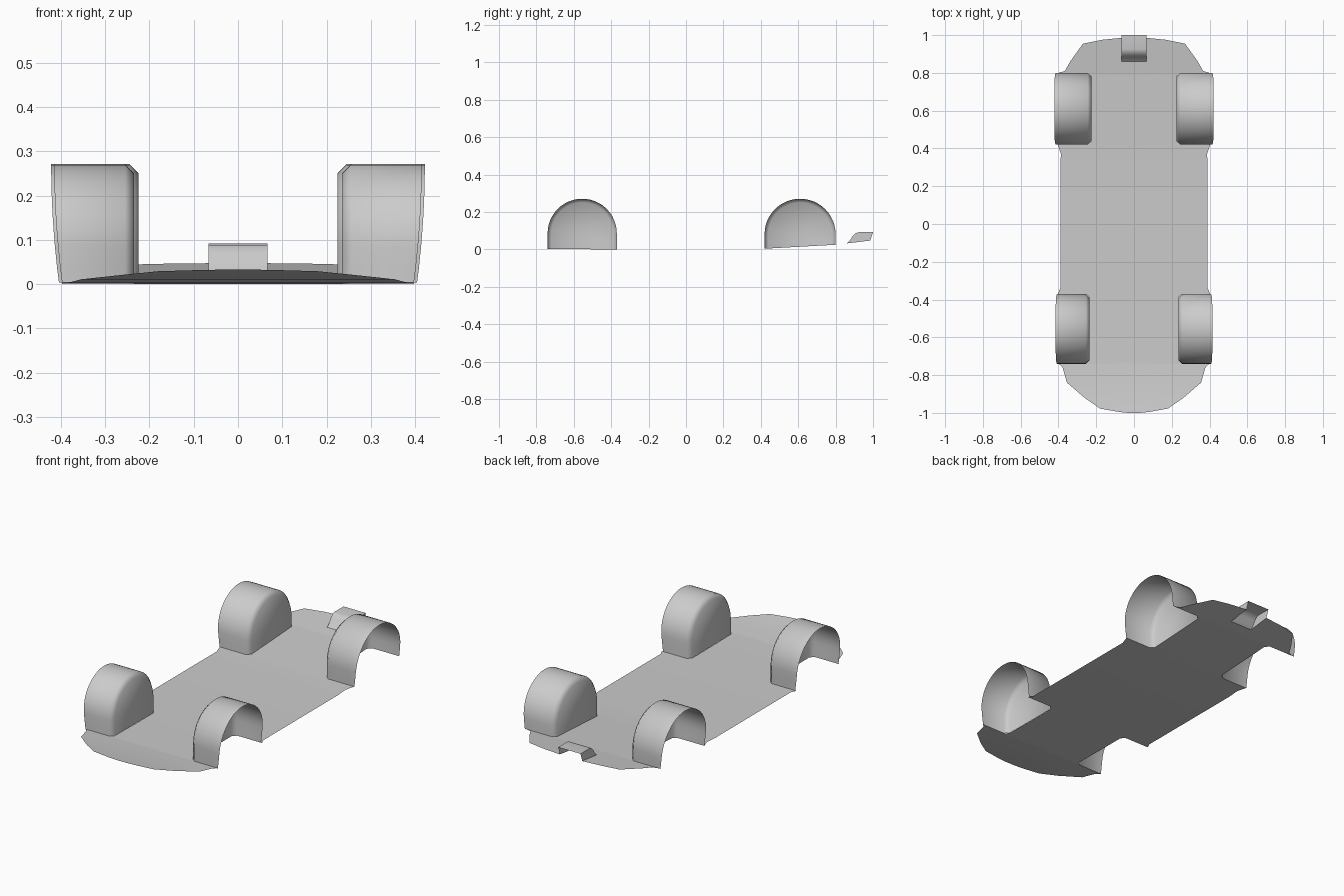
import bpy, bmesh, math

if "Cube" in bpy.data.objects:
    bpy.data.objects.remove(bpy.data.objects["Cube"])

# Height of the sheet floor along its length (flat, swept up at both ends)
SLOPE = [(-1.0, .033), (-.975, .029), (-.92, .021), (-.84, .011), (-.74, .003), (-.5, 0),
         (.3, 0), (.42, .004), (.8, .025), (.99, .048)]


def floor_z(y):
    for (y0, z0), (y1, z1) in zip(SLOPE, SLOPE[1:]):
        if y <= y1:
            return z0 + (z1 - z0) * (y - y0) / (y1 - y0)
    return SLOPE[-1][1]


def finish(bm, name, angle=50):
    """Turn a half-model bmesh into a mirrored, smooth-shaded object."""
    bmesh.ops.remove_doubles(bm, verts=bm.verts, dist=1e-5)
    me = bpy.data.meshes.new(name)
    bm.to_mesh(me)
    bm.free()
    ob = bpy.data.objects.new(name, me)
    bpy.context.collection.objects.link(ob)
    bpy.ops.object.select_all(action='DESELECT')
    ob.select_set(True)
    bpy.context.view_layer.objects.active = ob
    bpy.ops.object.shade_smooth_by_angle(angle=math.radians(angle))
    mod = ob.modifiers.new("mirror", 'MIRROR')
    mod.use_clip = True
    return ob


def bridge(bm, a, b):
    for i in range(len(a) - 1):
        bm.faces.new((a[i], a[i + 1], b[i + 1], b[i]))


# Floor pan: strips of (y, inner x, outer x); gaps are the wheel and rear openings
def floor_pan():
    strips = [
        [(-1, 0, .03), (-.995, 0, .08), (-.977, 0, .18), (-.92, 0, .262), (-.84, 0, .355),
         (-.76, 0, .378), (-.745, 0, .392), (-.74, 0, .403)],
        [(-.74, 0, .255), (-.722, 0, .235), (-.5, 0, .235), (-.388, 0, .235), (-.37, 0, .255)],
        [(-.37, 0, .403), (-.34, 0, .39), (.3, 0, .39), (.37, 0, .387), (.42, 0, .403)],
        [(.42, 0, .247), (.438, 0, .225), (.782, 0, .225), (.8, 0, .247)],
        [(.8, 0, .4), (.81, 0, .366), (.86, 0, .338)],
        [(.86, .067, .338), (.955, .067, .27), (.975, .067, .17), (.982, .067, .1),
         (.985, .067, .07)],
    ]
    bm = bmesh.new()
    for strip in strips:
        left = [bm.verts.new((a, y, floor_z(y))) for y, a, b in strip]
        right = [bm.verts.new((b, y, floor_z(y))) for y, a, b in strip]
        bridge(bm, right, left)
    finish(bm, "floor_pan")


# Wheel well: arched tunnel, open outside and below, chamfered into a flat inner wall
def wheel_well(name, y0, y1, x_in, x_out, top=.271, chamfer=.02, n=24):
    yc, r = (y0 + y1) / 2, (y1 - y0) / 2
    zc = top - r

    def ring(x, inset):
        rr = r - inset
        pts = [(yc - rr, floor_z(yc - rr)), (yc - rr, zc * .55)]
        pts += [(yc - rr * math.cos(math.pi * i / n), zc + rr * math.sin(math.pi * i / n))
                for i in range(n + 1)]
        pts += [(yc + rr, zc * .55), (yc + rr, floor_z(yc + rr))]
        # the open outer edge tucks inward towards the ground
        return [bm.verts.new((x - (.018 * (1 - z / top) ** 2 if x == x_out else 0), y, z))
                for y, z in pts]

    bm = bmesh.new()
    outer, inner, wall = ring(x_out, 0), ring(x_in + chamfer, 0), ring(x_in, chamfer)
    bridge(bm, inner, outer)
    bridge(bm, wall, inner)
    bm.faces.new(wall[::-1])
    bm.normal_update()
    crown = max(bm.faces, key=lambda f: f.calc_center_median().z)
    if crown.normal.z < 0:
        bmesh.ops.reverse_faces(bm, faces=bm.faces)
    finish(bm, name)


# Rear channel: raised roof with sloping front and side walls, open at the back
def rear_channel():
    bm = bmesh.new()
    w = .067
    roof = [(.86, floor_z(.86)), (.875, .046), (.89, .07), (.908, .088), (.925, .092), (1.0, .092)]
    mid = [bm.verts.new((0, y, z)) for y, z in roof]
    side = [bm.verts.new((w, y, z)) for y, z in roof]
    bridge(bm, side, mid)
    low = bm.verts.new((w, .985, floor_z(.985)))
    bm.faces.new([side[0], low] + side[:0:-1])
    finish(bm, "rear_channel", 40)


floor_pan()
wheel_well("front_wheel_wells", -.74, -.37, .235, .415)
wheel_well("rear_wheel_wells", .42, .8, .225, .422)
rear_channel()
